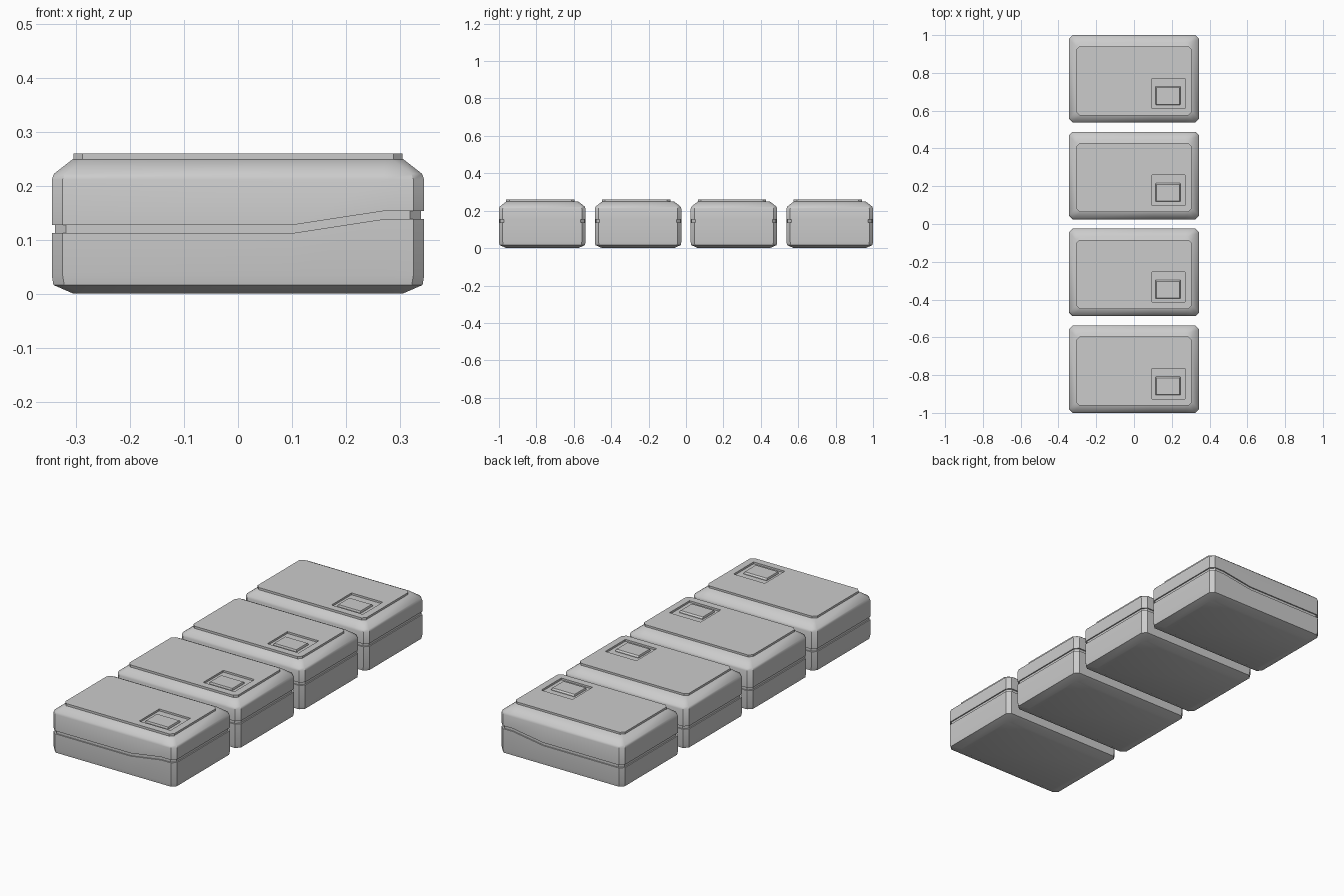
import bpy, math

if "Cube" in bpy.data.objects:
    bpy.data.objects.remove(bpy.data.objects["Cube"])

HX, HY = 0.345, 0.2315          # half width and depth of one case
LOW, HIGH, STEP = 0.10, 0.27, 0.026   # seam ramp: x start, x end, rise


def seam(x):
    return STEP * min(1, max(0, (x - LOW) / (HIGH - LOW)))


def ring(x0, x1, y0, y1, c, z, ramp=False, splits=()):
    """Rectangle with cut corners; front and back may be split for the ramp."""
    pts = [(x0 + c, y0)] + [(s, y0) for s in splits]
    pts += [(x1 - c, y0), (x1, y0 + c), (x1, y1 - c), (x1 - c, y1)]
    pts += [(s, y1) for s in reversed(splits)]
    pts += [(x0 + c, y1), (x0, y1 - c), (x0, y0 + c)]
    return [(x, y, z + (seam(x) if ramp else 0)) for x, y in pts]


def body(inset, z, ramp=False):
    return ring(-HX + inset, HX - inset, -HY + inset, HY - inset,
                0.02, z, ramp, (LOW, HIGH))


def loft(name, rings, bottom=False, top=False):
    n = len(rings[0])
    verts = [v for r in rings for v in r]
    faces = [(k * n + i, k * n + (i + 1) % n,
              (k + 1) * n + (i + 1) % n, (k + 1) * n + i)
             for k in range(len(rings) - 1) for i in range(n)]
    if bottom:
        faces.append(tuple(reversed(range(n))))
    if top:
        faces.append(tuple(range(len(verts) - n, len(verts))))
    me = bpy.data.meshes.new(name)
    me.from_pydata(verts, [], faces)
    me.shade_smooth()
    me.set_sharp_from_angle(angle=math.radians(38))
    return me


G = 0.006   # seam depth
parts = [
    # lower tub
    loft("base", [body(0.04, 0.0), body(0.003, 0.016), body(0, 0.035),
                  body(0, 0.112, True), body(G, 0.112, True)], bottom=True),
    # recessed strip between the halves
    loft("seam_strip", [body(G, 0.112, True), body(G, 0.127, True)]),
    # upper lid
    loft("lid", [body(G, 0.127, True), body(0, 0.127, True), body(0, 0.211),
                 body(0.004, 0.222), body(0.04, 0.25)], top=True),
    # raised top panel with a sunken latch pocket
    loft("top_panel", [ring(-0.305, 0.305, -0.193, 0.172, 0.017, 0.245),
                       ring(-0.305, 0.305, -0.193, 0.172, 0.017, 0.26),
                       ring(0.095, 0.27, -0.157, 0.003, 0.001, 0.26),
                       ring(0.095, 0.27, -0.157, 0.003, 0.001, 0.2505)], top=True),
    # latch button
    loft("latch_button", [ring(0.115, 0.245, -0.138, -0.04, 0.001, 0.2505),
                          ring(0.115, 0.245, -0.138, -0.04, 0.001, 0.253),
                          ring(0.118, 0.242, -0.135, -0.047, 0.001, 0.26)], top=True),
]

# row of four cases
for i in range(4):
    y = (i - 1.5) * 2 * (1 - HY) / 3
    for me in parts:
        ob = bpy.data.objects.new(f"{me.name}_{i + 1}", me)
        ob.location.y = y
        bpy.context.collection.objects.link(ob)
